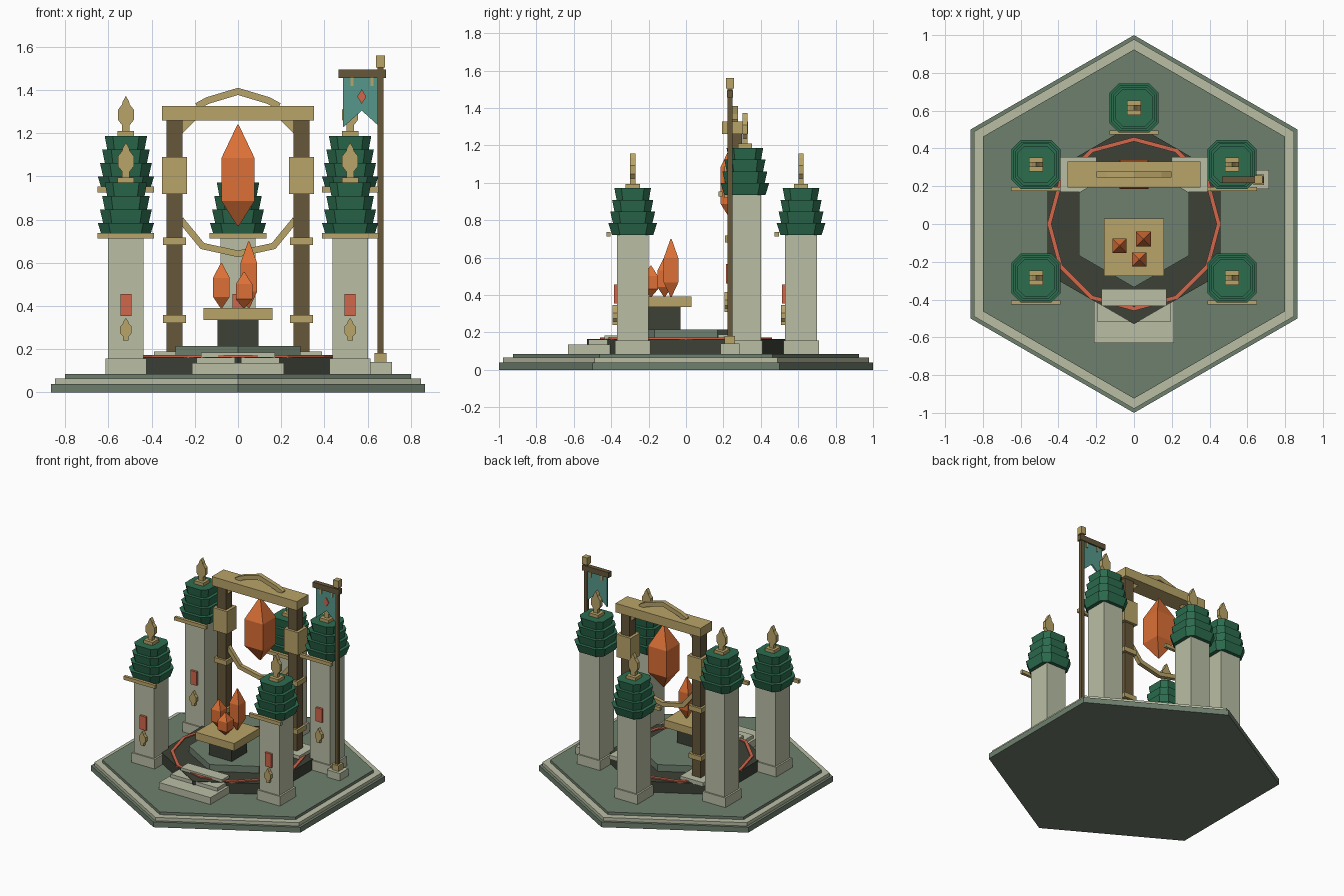
import bpy, math
from mathutils import Vector

if "Cube" in bpy.data.objects:
    bpy.data.objects.remove(bpy.data.objects["Cube"])


def material(name, hex_code):
    rgb = [int(hex_code[i:i + 2], 16) / 255 for i in (0, 2, 4)]
    lin = [c / 12.92 if c < 0.04045 else ((c + 0.055) / 1.055) ** 2.4 for c in rgb]
    m = bpy.data.materials.new(name)
    m.diffuse_color = (*lin, 1)
    m.use_nodes = True
    m.node_tree.nodes["Principled BSDF"].inputs["Base Color"].default_value = m.diffuse_color
    return m


FLOOR = material("moss_stone", "6f806e")
STONE = material("pale_stone", "babfa5")
DARK = material("charcoal_stone", "3c4136")
GOLD = material("old_gold", "b9a468")
ROOF = material("green_tile", "2c6d4f")
WOOD = material("dark_wood", "67573a")
CRYSTAL = material("amber_crystal", "dc7036")
RED = material("coral_red", "d2674b")
TEAL = material("teal_cloth", "55978a")


def mesh_object(name, verts, faces, mat):
    me = bpy.data.meshes.new(name)
    me.from_pydata([tuple(v) for v in verts], [], faces)
    me.materials.append(mat)
    ob = bpy.data.objects.new(name, me)
    bpy.context.collection.objects.link(ob)
    return ob


def loft(name, rings, mat):
    """Join equal-length rings of points, with caps at both ends."""
    n = len(rings[0])
    faces = [tuple(reversed(range(n)))]
    for k in range(len(rings) - 1):
        for i in range(n):
            j = (i + 1) % n
            faces.append((k * n + i, k * n + j, (k + 1) * n + j, (k + 1) * n + i))
    faces.append(tuple(range((len(rings) - 1) * n, len(rings) * n)))
    return mesh_object(name, [p for r in rings for p in r], faces, mat)


def box(name, x, y, z, mat):
    """Box from (low, high) ranges."""
    return loft(name, [[(x[0], y[0], h), (x[1], y[0], h), (x[1], y[1], h), (x[0], y[1], h)]
                       for h in z], mat)


def block(name, cx, cy, hx, hy, z0, z1, mat):
    return box(name, (cx - hx, cx + hx), (cy - hy, cy + hy), (z0, z1), mat)


def hexagon(name, r, z0, z1, mat):
    def ring(z):
        return [(r * math.cos(a), r * math.sin(a), z)
                for a in (math.radians(30 + 60 * i) for i in range(6))]
    return loft(name, [ring(z0), ring(z1)], mat)


def plate(name, outline, y0, y1, mat):
    """Counter-clockwise (x, z) outline extruded along y."""
    return loft(name, [[(x, y, z) for x, z in outline] for y in (y1, y0)][::-1], mat)


def strip(name, pts, width, y0, y1, mat):
    """Mitred bar following an (x, z) path."""
    pts = [Vector(p) for p in pts]
    top, low = [], []
    for i, p in enumerate(pts):
        a = (p - pts[max(i - 1, 0)]).normalized() if i else (pts[1] - p).normalized()
        b = (pts[i + 1] - p).normalized() if i < len(pts) - 1 else a
        t = (a + b).normalized()
        n = Vector((-t.y, t.x)) * width / 2 / max(t.dot(a), 0.3)
        top.append(p + n)
        low.append(p - n)
    rings = [[(u.x, y0, u.y), (u.x, y1, u.y), (l.x, y1, l.y), (l.x, y0, l.y)]
             for u, l in zip(top, low)]
    return loft(name, rings, mat)


def ornament(name, x, y0, y1, z, w, h, mat):
    half = [(.48, 0), (.48, .18), (1, .33), (1, .61), (.48, .76), (.4, .84)]
    right = [(x + w * a, z + h * b) for a, b in half]
    left = [(x - w * a, z + h * b) for a, b in reversed(half)]
    plate(name, right + [(x, z + h)] + left, y0, y1, mat)


def diamond(name, x, y0, y1, z, w, h, mat):
    plate(name, [(x, z - h), (x + w, z), (x, z + h), (x - w, z)], y0, y1, mat)


def crystal(name, x, y, z0, z1, r):
    h = z1 - z0
    rings = [[(x + s * sx, y + s * sy, z0 + h * t)
              for sx, sy in ((-1, -1), (1, -1), (1, 1), (-1, 1))]
             for s, t in ((.003, 0), (r, .25), (r, .67), (.003, 1))]
    loft(name, rings, CRYSTAL)


# Stepped hexagonal base
hexagon("base_foot", 1.0, 0, .04, FLOOR)
hexagon("base_rim", .978, .04, .065, STONE)
hexagon("base_floor", .924, .065, .085, FLOOR)
hexagon("dark_dais", .53, .085, .165, DARK)
hexagon("upper_dais", .335, .165, .215, FLOOR)

# Twelve-sided inlaid ring
rings = []
for i in range(13):
    a = math.radians(30 * i)
    rings.append([(r * math.cos(a), r * math.sin(a), z)
                  for r, z in ((.437, .16), (.46, .16), (.46, .173), (.437, .173))])
loft("inlaid_ring", rings, RED)

# Front steps
for i, (hw, y0, top) in enumerate(((.213, -.63, .137), (.193, -.52, .162), (.172, -.435, .185))):
    box(f"step_{i + 1}", (-hw, hw), (y0, -.345), (.085, top), STONE)

# Altar and its crystals
block("altar_stem", 0, -.12, .095, .09, .215, .335, DARK)
block("altar_slab", 0, -.122, .16, .152, .335, .392, GOLD)
crystal("altar_crystal_left", -.077, -.115, .39, .6, .038)
crystal("altar_crystal_tall", .05, -.08, .39, .7, .039)
crystal("altar_crystal_front", .028, -.188, .39, .557, .038)


# Pillars with tiered roofs
def tier_ring(x, y, z, h):
    c = h * .62
    pts = ((h, -c), (h, c), (c, h), (-c, h), (-h, c), (-h, -c), (-c, -h), (c, -h))
    return [(x + a, y + b, z) for a, b in pts]


def pillar(tag, x, y, top):
    s = (top - .085) / .64
    block(f"pillar_foot_{tag}", x, y, .095, .095, .085, .157, STONE)
    block(f"pillar_shaft_{tag}", x, y, .082, .085, .157, top + .01, STONE)
    block(f"pillar_bar_{tag}", x, y - .13, .131, .011, top - .013, top + .013, GOLD)
    for i, (lo, hi) in enumerate(((.11, .13), (.105, .12), (.097, .11), (.086, .098))):
        z = top - .005 + .0625 * i
        loft(f"roof_tier_{tag}_{i + 1}",
             [tier_ring(x, y, z, lo), tier_ring(x, y, z + .0645, hi)], ROOF)
    block(f"finial_base_{tag}", x, y, .038, .038, top + .245, top + .27, GOLD)
    ornament(f"finial_{tag}", x, y - .014, y + .014, top + .268, .037, .165, GOLD)
    zc = .085 + .321 * s
    block(f"pillar_plaque_{tag}", x, y - .092, .026, .009, zc - .051, zc + .051, RED)
    zo = .085 + .208 * s
    ornament(f"pillar_badge_{tag}", x, y - .108, y - .084, zo - .053, .027, .106, GOLD)


for side, sx in (("left", -1), ("right", 1)):
    pillar(f"front_{side}", sx * .519, -.285, .725)
    pillar(f"rear_{side}", sx * .519, .315, .94)
pillar("back", 0, .615, .725)

# Gate posts with pads, collars and brackets
GY = .262
for side, s in (("left", -1), ("right", 1)):
    x = s * .294
    block(f"gate_pad_{side}", x, GY, .096, .092, .16, .19, STONE)
    block(f"gate_post_{side}", x, GY, .037, .037, .19, 1.262, WOOD)
    block(f"gate_panel_{side}", x, GY, .059, .056, .92, 1.09, GOLD)
    for i, z in enumerate((.34, .7)):
        block(f"gate_collar_{side}_{i + 1}", x, GY, .053, .053, z - .018, z + .018, GOLD)
    tri = [(s * .257, 1.2), (s * .257, 1.262), (s * .195, 1.262)]
    plate(f"gate_bracket_{side}", tri if s > 0 else tri[::-1], GY - .02, GY + .02, GOLD)

# Gate beam, crest, swag and hanging crystal
block("gate_beam", 0, GY, .352, .069, 1.26, 1.327, GOLD)
strip("gate_crest", [(-.19, 1.325), (-.14, 1.352), (0, 1.394), (.14, 1.352), (.19, 1.325)],
      .032, GY - .016, GY + .016, GOLD)
strip("gate_swag", [(-.265, .8), (-.165, .678), (0, .642), (.165, .678), (.265, .8)],
      .03, GY - .015, GY + .015, GOLD)
crystal("hanging_crystal", 0, GY, .77, 1.24, .077)

# Banner pole
PX, PY = .66, .235
block("pole_foot", PX, PY, .054, .05, .085, .14, STONE)
block("pole_socket", PX, PY, .028, .028, .14, .182, GOLD)
block("banner_pole", PX, PY, .013, .013, .182, 1.51, WOOD)
block("pole_knob", PX, PY, .021, .021, 1.505, 1.56, GOLD)
block("banner_bar", .575, PY, .11, .017, 1.455, 1.495, WOOD)
plate("banner_cloth", [(.487, 1.228), (.573, 1.305), (.647, 1.238), (.647, 1.455), (.487, 1.455)],
      PY - .006, PY + .006, TEAL)
diamond("banner_emblem", .573, PY - .013, PY - .005, 1.37, .021, .034, RED)
for i, x in enumerate((.527, .62)):
    block(f"banner_loop_{i + 1}", x, PY, .007, .012, 1.418, 1.456, GOLD)

# Make all face directions consistent
import bmesh
for ob in bpy.context.collection.objects:
    bm = bmesh.new()
    bm.from_mesh(ob.data)
    if ob.name == "inlaid_ring":
        caps = [f for f in bm.faces if abs(f.calc_center_median().y) < 1e-4]
        bmesh.ops.delete(bm, geom=caps, context='FACES')
        bmesh.ops.remove_doubles(bm, verts=bm.verts, dist=1e-4)
    bmesh.ops.recalc_face_normals(bm, faces=bm.faces)
    bm.to_mesh(ob.data)
    bm.free()
